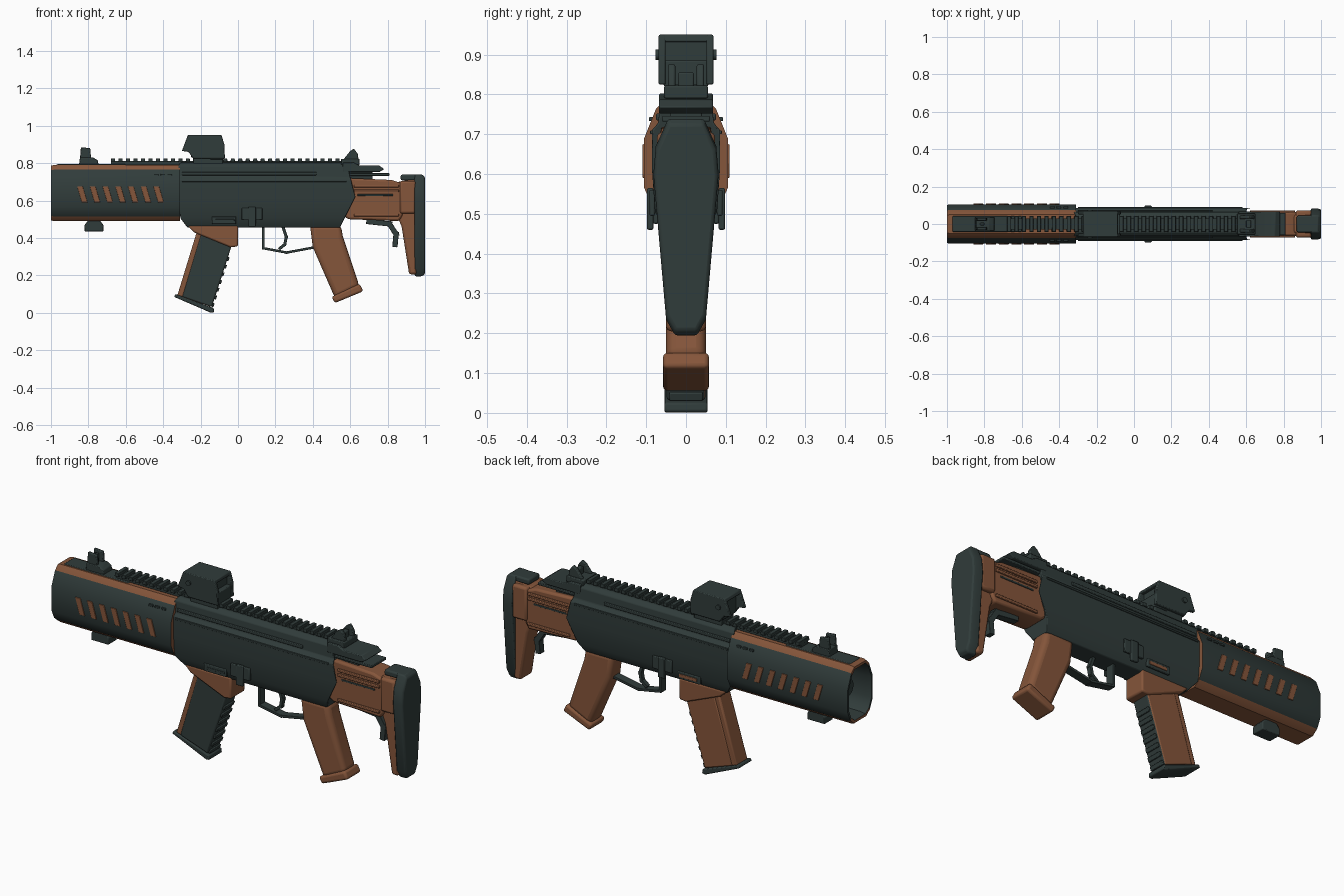
import bpy, bmesh, math
from mathutils import Vector

if "Cube" in bpy.data.objects:
    bpy.data.objects.remove(bpy.data.objects["Cube"])


def material(name, rgb):
    m = bpy.data.materials.new(name)
    m.use_nodes = True
    m.diffuse_color = (*rgb, 1)
    bsdf = m.node_tree.nodes["Principled BSDF"]
    bsdf.inputs["Base Color"].default_value = (*rgb, 1)
    bsdf.inputs["Roughness"].default_value = 0.7
    return m


DARK = material("dark gunmetal", (0.030, 0.045, 0.043))
BROWN = material("brown polymer", (0.235, 0.092, 0.043))


def finish(name, bm, mats, bevel=0.0, segments=2, rule=None):
    bmesh.ops.recalc_face_normals(bm, faces=bm.faces)
    if rule:
        for f in bm.faces:
            f.material_index = rule(f)
    me = bpy.data.meshes.new(name)
    bm.to_mesh(me)
    bm.free()
    ob = bpy.data.objects.new(name, me)
    bpy.context.collection.objects.link(ob)
    for m in mats:
        me.materials.append(m)
    bpy.ops.object.select_all(action='DESELECT')
    ob.select_set(True)
    bpy.context.view_layer.objects.active = ob
    bpy.ops.object.shade_smooth_by_angle(angle=math.radians(35))
    if bevel:
        b = ob.modifiers.new("bevel", 'BEVEL')
        b.width, b.segments, b.limit_method = bevel, segments, 'ANGLE'
    return ob


def loft(name, rings, mats, bevel=0.0, segments=2, rule=None):
    """Skin a list of equal rings of points and cap both ends."""
    bm = bmesh.new()
    vs = [[bm.verts.new(p) for p in r] for r in rings]
    n = len(vs[0])
    for a, b in zip(vs, vs[1:]):
        for i in range(n):
            bm.faces.new((a[i], a[(i + 1) % n], b[(i + 1) % n], b[i]))
    bm.faces.new(vs[0])
    bm.faces.new(vs[-1])
    return finish(name, bm, mats, bevel, segments, rule)


def prism(name, pts, half, mat, bevel=0.004, y=0.0, **kw):
    """Side outline in x, z pulled across y."""
    rings = [[(px, y + s * half, pz) for px, pz in pts] for s in (-1, 1)]
    return loft(name, rings, mat if isinstance(mat, list) else [mat], bevel, **kw)


def box(name, x0, x1, z0, z1, half, mat, bevel=0.004, y=0.0):
    return prism(name, [(x0, z0), (x1, z0), (x1, z1), (x0, z1)], half, mat, bevel, y)


def cylinder(name, a, b, r, mat, sides=20):
    a, b = Vector(a), Vector(b)
    bm = bmesh.new()
    bmesh.ops.create_cone(bm, cap_ends=True, segments=sides, radius1=r, radius2=r, depth=(b - a).length)
    bm.transform((b - a).to_track_quat('Z', 'Y').to_matrix().to_4x4())
    bmesh.ops.translate(bm, verts=bm.verts, vec=(a + b) / 2)
    return finish(name, bm, [mat], 0)


def tube(name, pts, width, thick, mat):
    """Flat strip following a path in x, z."""
    for i, (a, b) in enumerate(zip(pts, pts[1:])):
        a, b = Vector(a), Vector(b)
        d = (b - a).normalized() * thick / 2
        n = Vector((-d.y, d.x))
        prism(f"{name}_{i + 1}", [a - d + n, a - d - n, b + d - n, b + d + n], width, mat, 0.002)


def sides(func, name, *args, **kw):
    """Make a part on both sides; y is the distance from the middle."""
    y = kw.pop("y")
    for label, s in (("right_face", -1), ("left_face", 1)):
        func(f"{name}_{label}", *args, y=s * y, **kw)


def mirrored(half):
    return half + [(-p[0], *p[1:]) for p in reversed(half)]


# Handguard: hollow faceted shell with a dark bore
shell = mirrored([(0.05, 0.49), (0.082, 0.515), (0.105, 0.565), (0.105, 0.69), (0.075, 0.765), (0.05, 0.79)])


def shell_ring(x, s):
    return [(x, y * s, 0.64 + (z - 0.64) * s) for y, z in shell]


loft("handguard", [shell_ring(-0.31, 1), shell_ring(-0.985, 1), shell_ring(-1, 0.97),
                   shell_ring(-1, 0.88), shell_ring(-0.97, 0.84), shell_ring(-0.7, 0.84)],
     [BROWN, DARK],
     rule=lambda f: int(max(abs(v.co.z - 0.64) for v in f.verts) < 0.135))
cylinder("barrel", (-0.9, 0, 0.64), (-0.6, 0, 0.64), 0.035, DARK)
cylinder("muzzle_ring", (-0.93, 0, 0.64), (-0.86, 0, 0.64), 0.045, DARK)
for k, (y, z) in enumerate([(0.09, 0.6), (-0.09, 0.6), (0, 0.76)]):
    cylinder(f"barrel_spoke_{k + 1}", (-0.88, 0, 0.64), (-0.88, y, z), 0.014, DARK, 8)
# Slanted grip ribs and vents on the handguard
for i in range(7):
    x = -0.86 + i * 0.068
    sides(prism, f"handguard_rib_{i + 1}", [(x, 0.675), (x + 0.03, 0.675), (x + 0.055, 0.59), (x + 0.025, 0.59)],
          0.004, BROWN, 0.002, y=0.105)
for i in range(3):
    x = -0.45 + i * 0.036
    sides(box, f"handguard_vent_{i + 1}", x, x + 0.025, 0.733, 0.743, 0.006, DARK, 0.002, y=0.087)
box("handguard_top_cover", -0.97, -0.6, 0.77, 0.794, 0.042, DARK)
prism("handguard_lug", [(-0.82, 0.435), (-0.72, 0.435), (-0.72, 0.47), (-0.74, 0.495), (-0.8, 0.495), (-0.82, 0.47)],
      0.035, DARK)

# Receiver: each line of the section has its own front and rear end
section = mirrored([(0.05, 0.455, -0.27, 0.545), (0.078, 0.505, -0.31, 0.57), (0.086, 0.62, -0.32, 0.63),
                    (0.086, 0.71, -0.328, 0.605), (0.07, 0.728, -0.328, 0.6), (0.064, 0.785, -0.32, 0.59),
                    (0.045, 0.802, -0.31, 0.58)])
loft("receiver", [[(p[2], p[0], p[1]) for p in section], [(p[3], p[0], p[1]) for p in section]], [DARK], 0.004)
sides(box, "receiver_upper_ledge", -0.3, 0.42, 0.735, 0.752, 0.006, DARK, 0.003, y=0.069)
sides(box, "receiver_seam", -0.3, 0.58, 0.7, 0.71, 0.004, DARK, 0.002, y=0.086)
sides(box, "bolt_catch_base", 0.02, 0.13, 0.495, 0.56, 0.007, DARK, y=0.085)
sides(box, "bolt_catch_lever", 0.055, 0.095, 0.46, 0.565, 0.008, DARK, y=0.09)
sides(box, "magazine_release_plate", -0.14, -0.01, 0.475, 0.515, 0.007, DARK, y=0.076)
box("release_inlay_left_face", -0.12, -0.02, 0.487, 0.503, 0.004, BROWN, 0.001, y=0.082)
box("release_inlay_right_face", -0.12, -0.02, 0.49, 0.5, 0.004, DARK, 0.001, y=-0.082)

# Top rail with repeated teeth
box("rail_base", -0.68, 0.6, 0.79, 0.812, 0.03, DARK, 0.002)
tooth = prism("rail_teeth", [(-0.68, 0.806), (-0.656, 0.806), (-0.658, 0.825), (-0.678, 0.825)], 0.042, DARK, 0.002)
arr = tooth.modifiers.new("repeat", 'ARRAY')
arr.count, arr.use_relative_offset, arr.use_constant_offset = 31, False, True
arr.constant_offset_displace = (0.04, 0, 0)

# Optic: hooded housing with a recessed window
hood = [(-0.30, 0.865), (-0.268, 0.95), (-0.088, 0.95), (-0.073, 0.9), (-0.07, 0.825), (-0.24, 0.825), (-0.265, 0.86)]
sides(prism, "optic_side", hood, 0.009, DARK, y=0.06)
prism("optic_roof", [(-0.268, 0.95), (-0.088, 0.95), (-0.084, 0.932), (-0.275, 0.932)], 0.066, DARK)
box("optic_core", -0.25, -0.1, 0.83, 0.94, 0.056, DARK)
box("optic_rear_block", -0.15, -0.075, 0.82, 0.885, 0.056, DARK)
box("optic_mount", -0.24, -0.08, 0.795, 0.835, 0.05, DARK)
for s in (-1, 1):
    cylinder(f"optic_bolt_{'right' if s < 0 else 'left'}_face", (-0.235, s * 0.06, 0.9), (-0.235, s * 0.076, 0.9), 0.013, DARK)

# Iron sights
prism("front_sight_base", [(-0.85, 0.79), (-0.745, 0.79), (-0.75, 0.815), (-0.775, 0.83), (-0.845, 0.83)], 0.036, DARK)
sides(prism, "front_sight_ear", [(-0.845, 0.82), (-0.785, 0.82), (-0.79, 0.88), (-0.84, 0.885)], 0.008, DARK, y=0.025)
box("front_sight_post", -0.825, -0.8, 0.82, 0.875, 0.007, DARK)
box("rear_sight_base", 0.55, 0.65, 0.79, 0.822, 0.055, DARK)
sides(prism, "rear_sight_ear", [(0.56, 0.815), (0.645, 0.815), (0.64, 0.85), (0.62, 0.877), (0.6, 0.865)],
      0.009, DARK, y=0.036)
box("rear_sight_aperture", 0.6, 0.625, 0.815, 0.855, 0.02, DARK)

# Magazine well, magazine and floor plate
prism("magazine_well", [(-0.27, 0.465), (0, 0.465), (0, 0.355), (-0.04, 0.35), (-0.235, 0.43)], 0.058, BROWN, 0.008)
prism("magazine_spine", [(-0.215, 0.45), (-0.17, 0.45), (-0.288, 0.08), (-0.325, 0.09)], 0.046, BROWN, 0.008)
prism("magazine_body", [(-0.19, 0.45), (-0.03, 0.37), (-0.14, 0.03), (-0.3, 0.085)], 0.049, [BROWN, DARK], 0.008,
      rule=lambda f: int(f.normal.y < -0.5 or f.normal.x > 0.5))
for i in range(7):
    x, z = -0.06 - i * 0.0133, 0.3 - i * 0.041
    prism(f"magazine_rib_{i + 1}", [(x, z), (x + 0.015, z - 0.004), (x + 0.008, z - 0.024), (x - 0.007, z - 0.02)],
          0.042, DARK, 0.003)
prism("magazine_floor_plate", [(-0.342, 0.085), (-0.335, 0.1), (-0.13, 0.025), (-0.128, 0.003), (-0.145, 0)],
      0.054, DARK, 0.005)

# Trigger and guard
tube("trigger_guard", [(0.135, 0.46), (0.135, 0.345), (0.26, 0.322), (0.4, 0.348)], 0.022, 0.013, DARK)
tube("trigger", [(0.24, 0.46), (0.258, 0.405), (0.25, 0.365), (0.225, 0.345)], 0.012, 0.016, DARK)

# Pistol grip with a flared foot
prism("pistol_grip", [(0.385, 0.47), (0.55, 0.47), (0.56, 0.41), (0.65, 0.14), (0.52, 0.075), (0.4, 0.35)],
      0.05, BROWN, 0.025, segments=4)
prism("pistol_grip_foot", [(0.5, 0.085), (0.518, 0.052), (0.67, 0.115), (0.65, 0.155)], 0.058, BROWN, 0.012, segments=3)

# Stock arm, fins and upright
prism("stock_arm", [(0.56, 0.52), (0.59, 0.5), (0.86, 0.49), (0.88, 0.52), (0.88, 0.69), (0.82, 0.71), (0.59, 0.72)],
      0.064, BROWN, 0.01)
for i, z in enumerate((0.67, 0.645, 0.515)):
    sides(box, f"stock_fin_{i + 1}", 0.62, 0.86, z, z + 0.014, 0.006, BROWN, 0.003, y=0.067)
sides(box, "stock_slot", 0.64, 0.83, 0.625, 0.634, 0.004, DARK, 0.001, y=0.063)
prism("stock_upright", [(0.85, 0.7), (0.955, 0.715), (0.955, 0.205), (0.915, 0.205), (0.875, 0.46), (0.85, 0.52)],
      0.05, BROWN, 0.012)
box("stock_shoulder", 0.865, 0.95, 0.53, 0.705, 0.073, BROWN, 0.012)
tube("stock_lever", [(0.7, 0.487), (0.81, 0.475), (0.845, 0.42), (0.84, 0.365)], 0.018, 0.028, DARK)

# Butt pad: tapered outline, pulled in at the rear
pad = mirrored([(0.028, 0.195), (0.05, 0.235), (0.082, 0.6), (0.076, 0.67), (0.045, 0.738)])
loft("butt_pad", [[(x, y * s, 0.47 + (z - 0.47) * s) for y, z in pad] for x, s in ((0.945, 1), (0.985, 1), (1, 0.95))],
     [DARK], 0.006)
box("butt_pad_top", 0.87, 0.99, 0.708, 0.738, 0.045, DARK, 0.008)

# Rear cap and charging handle
prism("rear_cap", [(0.56, 0.802), (0.62, 0.802), (0.65, 0.787), (0.755, 0.787), (0.782, 0.768), (0.755, 0.752),
                   (0.56, 0.752)], 0.068, DARK)
box("rear_cap_plate", 0.57, 0.81, 0.732, 0.746, 0.06, DARK, 0.003)
box("rear_cap_spacer", 0.58, 0.72, 0.71, 0.76, 0.04, DARK)
